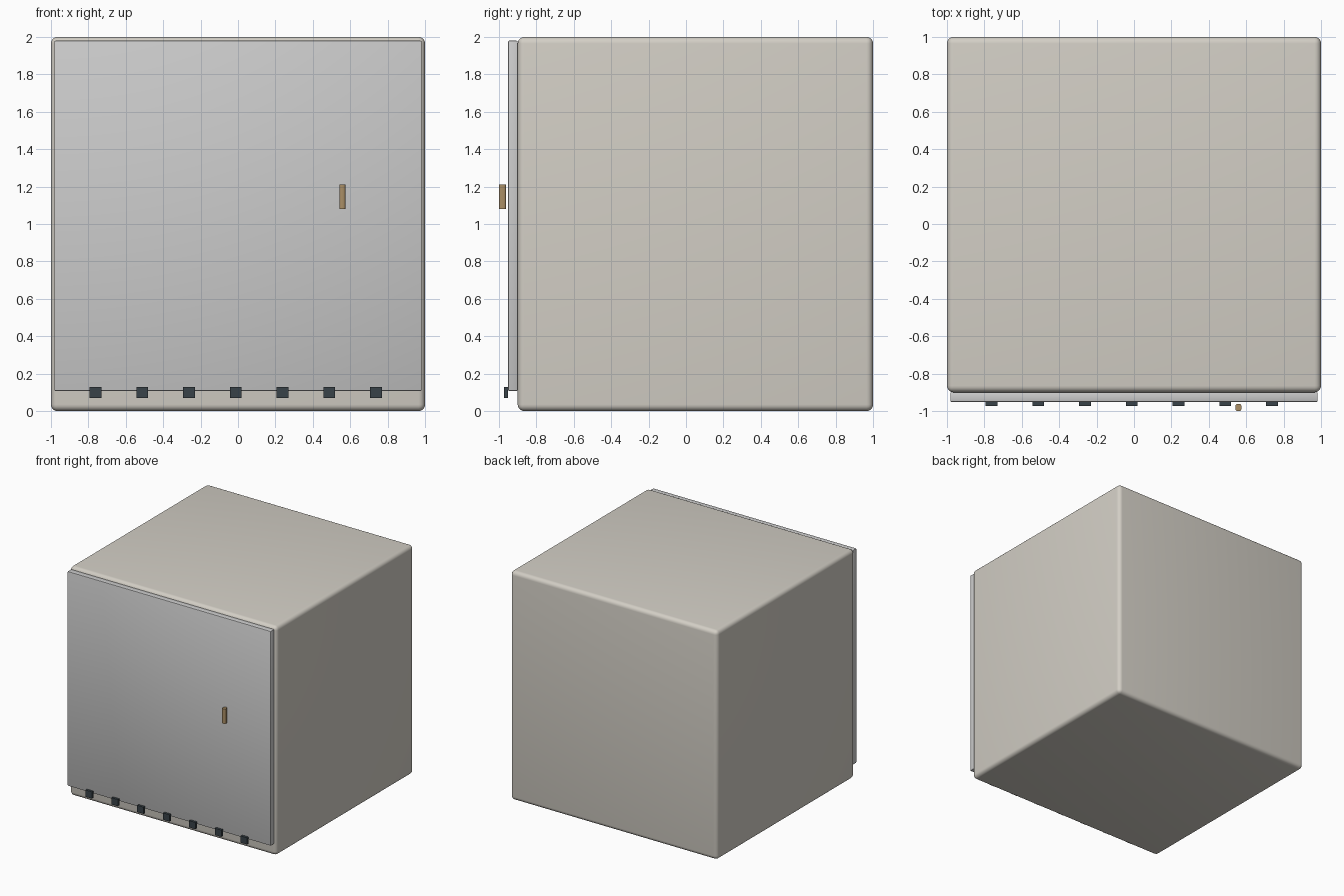
import bpy, math

if "Cube" in bpy.data.objects:
    bpy.data.objects.remove(bpy.data.objects["Cube"])


def material(name, rgb):
    m = bpy.data.materials.new(name)
    m.diffuse_color = (*rgb, 1)
    m.use_nodes = True
    m.node_tree.nodes["Principled BSDF"].inputs["Base Color"].default_value = m.diffuse_color
    return m


def box(name, lo, hi, mat=None, bevel=0, segments=1):
    """Box between two corners, with optional rounded edges."""
    bpy.ops.mesh.primitive_cube_add(
        size=1, location=[(a + b) / 2 for a, b in zip(lo, hi)])
    ob = bpy.context.object
    ob.name = name
    ob.scale = [b - a for a, b in zip(lo, hi)]
    bpy.ops.object.transform_apply(location=False, rotation=False, scale=True)
    if mat:
        ob.data.materials.append(mat)
    if bevel:
        mod = ob.modifiers.new("rounded_edges", 'BEVEL')
        mod.width = bevel
        mod.segments = segments
        bpy.ops.object.modifier_apply(modifier=mod.name)
        bpy.ops.object.shade_smooth_by_angle(angle=math.radians(40))
    return ob


cream = material("cream", (0.65, 0.62, 0.56))
dark = material("dark", (0.04, 0.055, 0.065))
brass = material("brass", (0.40, 0.27, 0.13))

# Cabinet body
box("body", (-1, -0.9, 0), (1, 1, 2), cream, 0.035, 5)

# Door panel
box("door", (-0.982, -0.951, 0.107), (0.982, -0.9, 1.98), None, 0.006, 2)

# Row of small plates along the lower door edge
for i in range(7):
    x = -0.762 + 0.25 * i
    box(f"vent_plate_{i + 1}", (x - 0.031, -0.972, 0.07),
        (x + 0.031, -0.951, 0.129), dark)

# Upright handle, rounded in plan
handle = box("handle", (0.542, -1.0, 1.08), (0.574, -0.962, 1.21), brass)
mod = handle.modifiers.new("round_plan", 'BEVEL')
mod.width = 0.011
mod.segments = 3
mod.limit_method = 'WEIGHT'
weights = handle.data.attributes.new("bevel_weight_edge", 'FLOAT', 'EDGE')
for e in handle.data.edges:
    a, b = (handle.data.vertices[v].co for v in e.vertices)
    weights.data[e.index].value = 1.0 if abs(a.z - b.z) > 0.01 else 0.0
bpy.ops.object.modifier_apply(modifier=mod.name)
bpy.ops.object.shade_smooth_by_angle(angle=math.radians(40))
